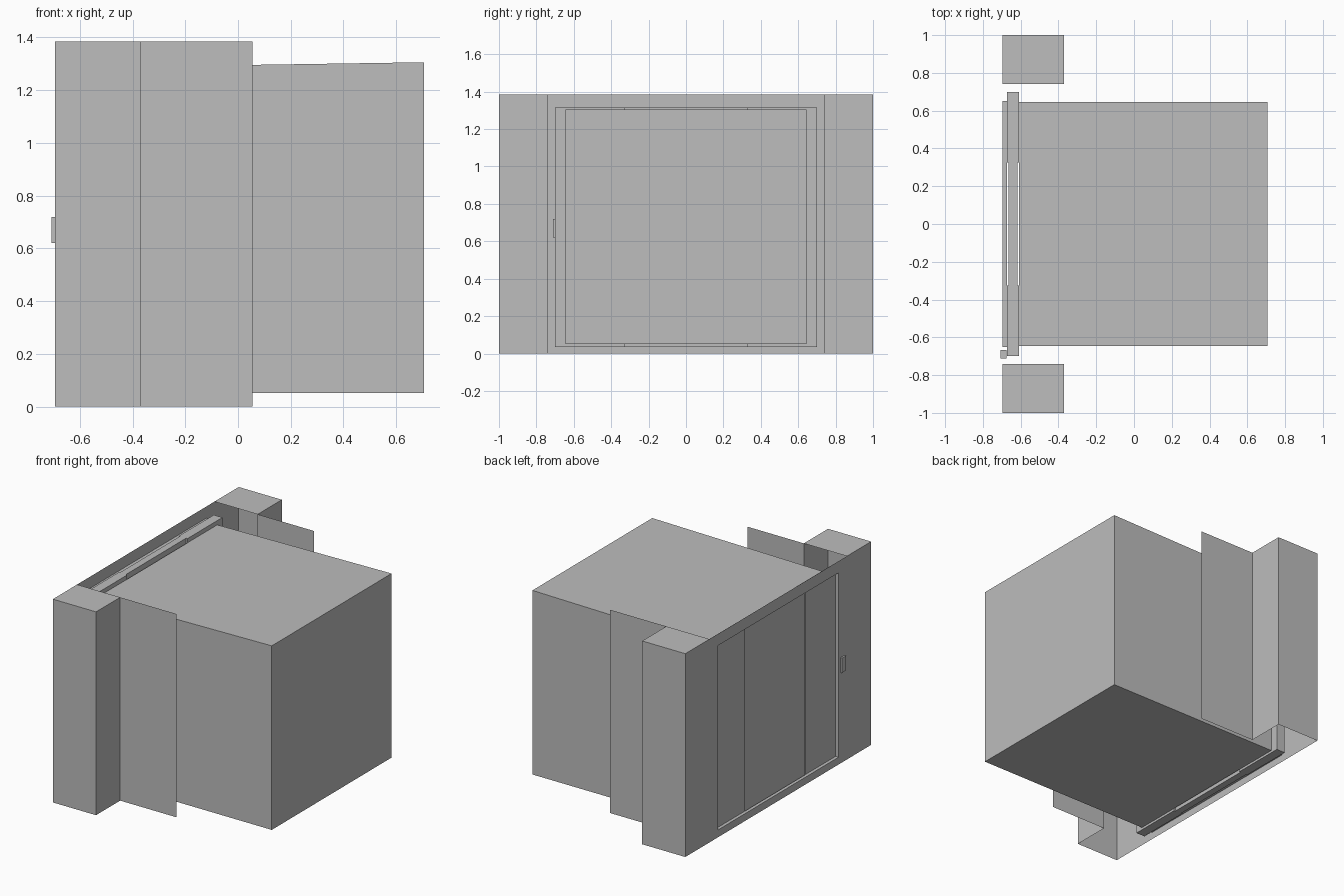
import bpy

cube = bpy.data.objects.get("Cube")
if cube:
    bpy.data.objects.remove(cube, do_unlink=True)

grey = bpy.data.materials.new("plain_grey")
grey.use_nodes = True
colour = (0.51, 0.51, 0.51, 1)
grey.diffuse_color = colour
grey.node_tree.nodes["Principled BSDF"].inputs["Base Color"].default_value = colour


def make(name, verts, faces):
    mesh = bpy.data.meshes.new(name)
    mesh.from_pydata(verts, [], faces)
    mesh.materials.append(grey)
    obj = bpy.data.objects.new(name, mesh)
    bpy.context.collection.objects.link(obj)
    return obj


def box(name, xs, ys, zs):
    verts = [(x, y, z) for x in xs for y in ys for z in zs]
    faces = [(0, 1, 3, 2), (4, 6, 7, 5), (0, 4, 5, 1),
             (2, 3, 7, 6), (0, 2, 6, 4), (1, 5, 7, 3)]
    return make(name, verts, faces)


def rectangle(x, half, low, high):
    return [(x, half, low), (x, -half, low), (x, -half, high), (x, half, high)]


WALL_X, DOOR_X, TOP = -0.695, -0.673, 1.385

# Landing wall: a sheet around the doorway, with a short reveal to the doors
rings = (rectangle(WALL_X, 1, 0, TOP)
         + rectangle(WALL_X, 0.65, 0.05, 1.306)
         + rectangle(DOOR_X, 0.65, 0.05, 1.306))
ring_faces = [(r + i, r + (i + 1) % 4, r + 4 + (i + 1) % 4, r + 4 + i)
              for r in (0, 4) for i in range(4)]
make("landing_wall", rings, ring_faces)

# Wall returns: an open-sided pillar with a cap, then a thin shaft side wall
for side, label in ((1, "back"), (-1, "front")):
    plan = [(WALL_X, 1), (-0.37, 1), (-0.37, 0.74), (0.055, 0.74)]
    verts = [(x, y * side, z) for z in (0, TOP) for x, y in plan]
    verts.append((WALL_X, 0.74 * side, TOP))
    faces = [(i, i + 1, i + 5, i + 4) for i in range(3)] + [(4, 5, 6, 8)]
    if side > 0:
        faces = [f[::-1] for f in faces]
    make(label + "_shaft_return", verts, faces)

# Sliding doors: thick side panels around a thinner centre panel
DOOR_Z = (0.036, 1.315)
box("back_door_panel", (DOOR_X, -0.608), (0.325, 0.7), DOOR_Z)
box("front_door_panel", (DOOR_X, -0.608), (-0.7, -0.325), DOOR_Z)
box("centre_door_panel", (-0.665, -0.618), (-0.325, 0.325), DOOR_Z)

# Lift car, open towards the doors, with a slightly sloping roof
car = box("lift_car", (-0.608, 0.706), (-0.645, 0.645), (0.052, 1.306))
for v in car.data.vertices:
    if v.co.x < 0 and v.co.z > 1:
        v.co.z -= 0.02

# Call button beside the doorway
box("call_button", (-0.707, -0.675), (-0.712, -0.668), (0.62, 0.72))
